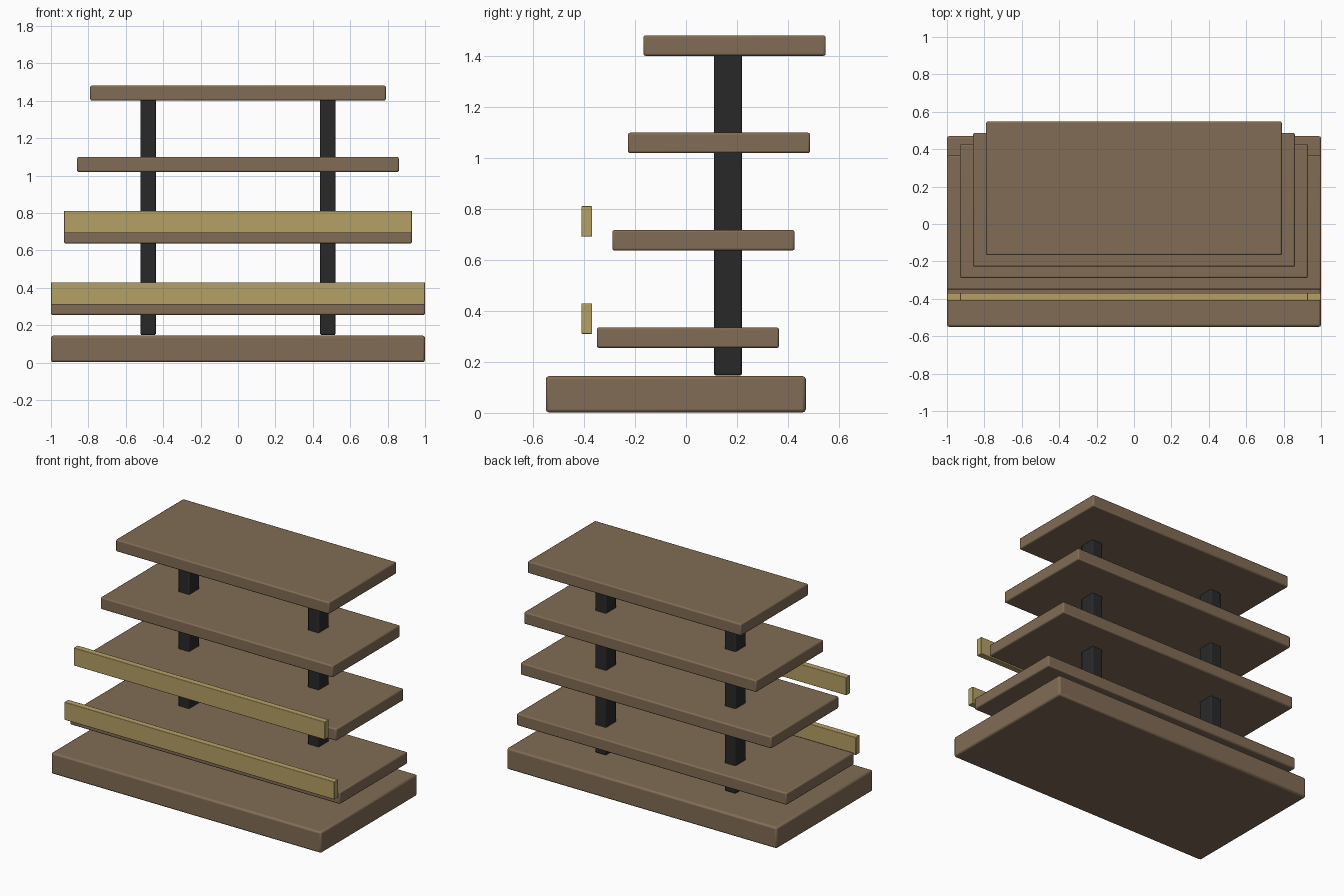
import bpy

cube = bpy.data.objects.get("Cube")
if cube:
    bpy.data.objects.remove(cube, do_unlink=True)


def material(name, rgb):
    mat = bpy.data.materials.new(name)
    mat.use_nodes = True
    mat.diffuse_color = (*rgb, 1)
    mat.node_tree.nodes["Principled BSDF"].inputs["Base Color"].default_value = (*rgb, 1)
    return mat


wood = material("brown wood", (0.22, 0.15, 0.09))
brass = material("brass", (0.46, 0.35, 0.13))
black = material("black metal", (0.022, 0.022, 0.023))


def box(name, x, y, z, mat, bevel):
    """Box spanning the (low, high) pairs x, y, z with softened edges."""
    spans = (x, y, z)
    bpy.ops.mesh.primitive_cube_add(size=1, location=[(a + b) / 2 for a, b in spans])
    obj = bpy.context.object
    obj.name = name
    obj.scale = [b - a for a, b in spans]
    bpy.ops.object.transform_apply(location=False, rotation=False, scale=True)
    obj.data.materials.append(mat)
    mod = obj.modifiers.new("soft edges", "BEVEL")
    mod.width = bevel
    mod.segments = 2
    bpy.ops.object.shade_smooth_by_angle()
    return obj


# Plinth
box("base", (-1, 1), (-0.55, 0.47), (0.005, 0.147), wood, 0.012).location.z -= 0.003

# Shelves step back and get narrower as they rise
for i in range(4):
    half = 1 - 0.07 * i
    front = -0.35 + 0.061 * i
    low = 0.255 + 0.382 * i
    box(f"shelf_{i + 1}", (-half, half), (front, front + 0.715),
        (low, low + 0.08), wood, 0.008)

# Guard rails in front of the two lower shelves
for i, name in enumerate(("lower_rail", "upper_rail")):
    half = 1 - 0.07 * i
    low = 0.31 + 0.382 * i
    box(name, (-half, half), (-0.41, -0.368), (low, low + 0.119), brass, 0.003)

# Uprights
for name, x in (("left_post", 0.48), ("right_post", -0.48)):
    box(name, (x - 0.041, x + 0.041), (0.11, 0.22), (0.147, 1.42), black, 0.008)
